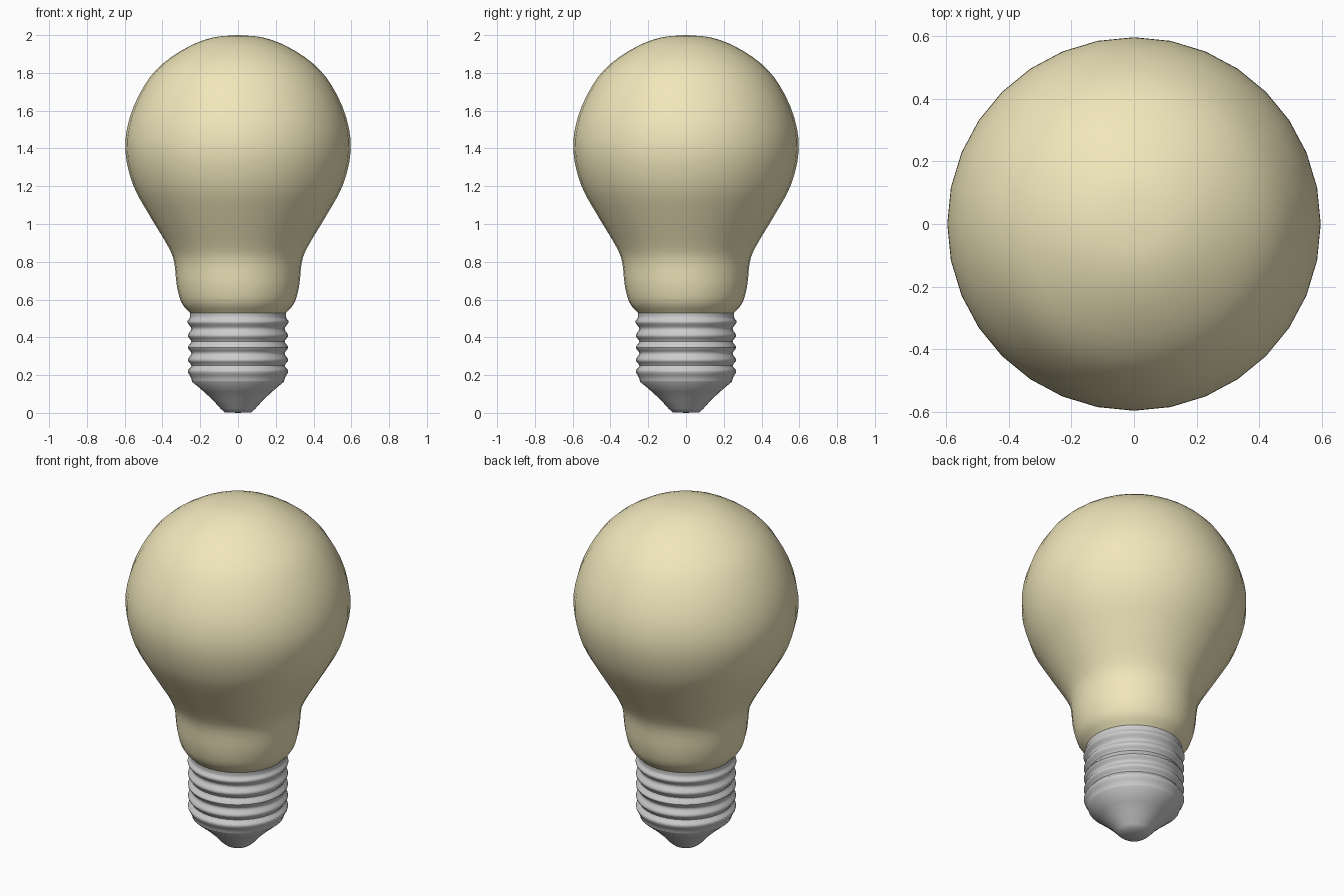
import bpy, bmesh, math
from mathutils import Vector

if "Cube" in bpy.data.objects:
    bpy.data.objects.remove(bpy.data.objects["Cube"])


def smooth_profile(pts, steps):
    # Catmull-Rom resampling of an (r, z) profile
    p = [Vector(q) for q in pts]
    p = [2 * p[0] - p[1]] + p + [2 * p[-1] - p[-2]]
    out = []
    for i in range(1, len(p) - 2):
        a, b, c, d = p[i - 1:i + 3]
        for k in range(steps):
            t = k / steps
            out.append(0.5 * (2 * b + (c - a) * t + (2 * a - 5 * b + 4 * c - d) * t ** 2
                              + (3 * b - a - 3 * c + d) * t ** 3))
    return out + [p[-2]]


def lathe(name, profile, sides=32, color=None, angle=40):
    bm = bmesh.new()
    rings = []
    for r, z in profile:
        if r < 1e-4:
            rings.append([bm.verts.new((0, 0, z))] * sides)
        else:
            rings.append([bm.verts.new((r * math.cos(math.tau * i / sides),
                                        r * math.sin(math.tau * i / sides), z))
                          for i in range(sides)])
    for lo, hi in zip(rings, rings[1:]):
        for i in range(sides):
            j = (i + 1) % sides
            bm.faces.new(list(dict.fromkeys((lo[i], lo[j], hi[j], hi[i]))))
    bmesh.ops.recalc_face_normals(bm, faces=bm.faces)
    mesh = bpy.data.meshes.new(name)
    bm.to_mesh(mesh)
    bm.free()
    obj = bpy.data.objects.new(name, mesh)
    bpy.context.collection.objects.link(obj)
    if color:
        mat = bpy.data.materials.new(name + "_material")
        mat.diffuse_color = color
        mat.use_nodes = True
        mat.node_tree.nodes["Principled BSDF"].inputs["Base Color"].default_value = mat.diffuse_color
        mesh.materials.append(mat)
    bpy.ops.object.select_all(action='DESELECT')
    obj.select_set(True)
    bpy.context.view_layer.objects.active = obj
    bpy.ops.object.shade_smooth_by_angle(angle=math.radians(angle))
    return obj


# Frosted glass envelope
glass = [(0.255, 0.53), (0.30, 0.585), (0.325, 0.68), (0.338, 0.80), (0.372, 0.885),
         (0.465, 1.04), (0.555, 1.205), (0.597, 1.39), (0.573, 1.565), (0.495, 1.735),
         (0.397, 1.85), (0.26, 1.94), (0.13, 1.988), (0.0, 2.0)]
lathe("glass_bulb", smooth_profile(glass, 3), color=(0.88, 0.80, 0.50, 1))

# Screw base: contact tip, cone, then alternating thread peaks and valleys
tip = [(0.0, 0.0), (0.07, 0.003), (0.09, 0.02)]
cone = [(0.09, 0.02), (0.13, 0.065), (0.18, 0.112), (0.243, 0.165)]
thread = [(0.243, 0.165), (0.25, 0.188), (0.266, 0.222), (0.247, 0.25), (0.266, 0.28),
          (0.247, 0.315), (0.266, 0.347), (0.247, 0.378), (0.266, 0.41), (0.247, 0.445),
          (0.268, 0.48), (0.255, 0.505), (0.255, 0.532)]
lathe("screw_base", tip + cone[1:] + smooth_profile(thread, 4)[1:])
